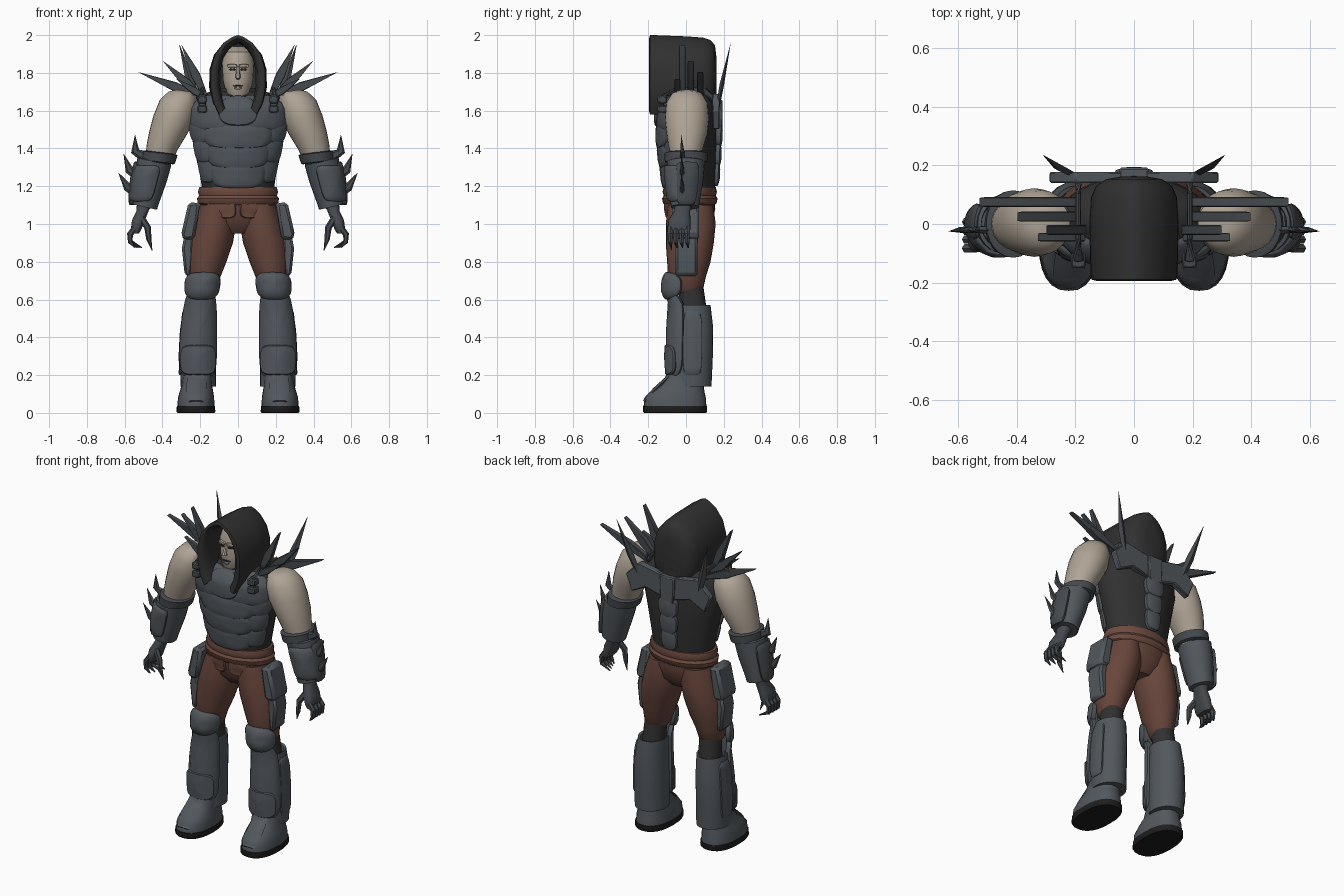
import bpy, bmesh, math
from mathutils import Vector

if "Cube" in bpy.data.objects:
    bpy.data.objects.remove(bpy.data.objects["Cube"])


def material(name, *rgb):
    m = bpy.data.materials.new(name)
    m.use_nodes = True
    m.diffuse_color = (*rgb, 1)
    m.node_tree.nodes["Principled BSDF"].inputs["Base Color"].default_value = (*rgb, 1)
    return m


SKIN = material("skin", .43, .37, .3)
ARMOR = material("grey armor", .085, .097, .11)
METAL = material("dark metal", .06, .068, .076)
BLACK = material("black cloth", .03, .03, .03)
SOLE = material("sole rubber", .013, .013, .013)
BROWN = material("brown trousers", .135, .06, .043)
SASH = material("brown sash", .155, .07, .05)


def finish(name, verts, faces, mat, mirror=False, bevel=0, angle=40):
    """Make the mesh object, with optional bevel and mirror across x."""
    bm = bmesh.new()
    vs = [bm.verts.new(v) for v in verts]
    for f in faces:
        bm.faces.new([vs[i] for i in f])
    bmesh.ops.remove_doubles(bm, verts=bm.verts, dist=.0001)
    bmesh.ops.recalc_face_normals(bm, faces=bm.faces)
    me = bpy.data.meshes.new(name)
    bm.to_mesh(me)
    bm.free()
    me.materials.append(mat)
    for p in me.polygons:
        p.use_smooth = angle > 0
    if angle:
        me.set_sharp_from_angle(angle=math.radians(angle))
    ob = bpy.data.objects.new(name, me)
    bpy.context.scene.collection.objects.link(ob)
    if bevel:
        ob.modifiers.new("bevel", 'BEVEL').width = bevel
    if mirror:
        ob.modifiers.new("mirror", 'MIRROR')
    return ob


def skin_rings(rings, caps=True, closed=True):
    """Bridge equal rings of points into verts and faces."""
    n = len(rings[0])
    faces = [(k*n+i, k*n+(i+1) % n, (k+1)*n+(i+1) % n, (k+1)*n+i)
             for k in range(len(rings)-1) for i in range(n if closed else n-1)]
    if caps:
        faces += [tuple(range(n)), tuple(range((len(rings)-1)*n, len(rings)*n))]
    return [p for r in rings for p in r], faces


def power(t, e):
    return math.copysign(abs(t)**e, t)


def loft(name, rings, mat, mirror=False, n=24, tilt=0, square=2):
    """Stack of (z, cx, cy, rx, ry) ellipses; tilt raises the outer side."""
    out = []
    for z, cx, cy, rx, ry in rings:
        ring = []
        for i in range(n):
            a = math.tau*i/n
            dx, dy = rx*power(math.sin(a), 2/square), -ry*power(math.cos(a), 2/square)
            ring.append((cx+dx, cy+dy, z+tilt*dx))
        out.append(ring)
    return finish(name, *skin_rings(out), mat, mirror)


def at_height(rings, z):
    rings = sorted(rings)
    for a, b in zip(rings, rings[1:]):
        if z <= b[0]:
            break
    t = max(0, min(1, (z-a[0])/(b[0]-a[0])))
    return [p+(q-p)*t for p, q in zip(a[1:], b[1:])]


def shell(name, base, mid, half, z0, z1, mat, lift=.015, bulge=.012, mirror=False, square=4):
    """Rounded plate hugging a loft: mid and half angles in degrees from front."""
    rings = []
    for r, h in ((1, -.012), (1, lift), (.94, lift+.006), (.75, lift+bulge*.7), (.4, lift+bulge), (.05, lift+bulge)):
        ring = []
        for i in range(28):
            t = math.tau*i/28
            u, v = r*power(math.cos(t), 2/square), r*power(math.sin(t), 2/square)
            z = (z0+z1)/2+v*(z1-z0)/2
            cx, cy, rx, ry = at_height(base, z)
            a = math.radians(mid+u*half)
            ring.append((cx+(rx+h)*math.sin(a), cy-(ry+h)*math.cos(a), z))
        rings.append(ring)
    return finish(name, *skin_rings(rings), mat, mirror)


def tube(name, pts, radii, mat, mirror=True, n=6, flat=1):
    """Tapered tube along points; flat squeezes it across its path."""
    pts = [Vector(p) for p in pts]
    rings = []
    for k, p in enumerate(pts):
        d = (pts[min(k+1, len(pts)-1)]-pts[max(k-1, 0)]).normalized()
        s = d.cross(Vector((0, 1, 0)) if abs(d.y) < .9 else Vector((1, 0, 0))).normalized()
        t = d.cross(s)
        rings.append([p+radii[k]*(s*math.cos(math.tau*i/n)+t*flat*math.sin(math.tau*i/n)) for i in range(n)])
    return finish(name, *skin_rings(rings), mat, mirror, angle=35)


def prism(name, outline, y0, y1, mat, mirror=True, bevel=.006):
    """Outline in x and z, pushed through from y0 to y1."""
    rings = [[(x, y, z) for x, z in outline] for y in (y0, y1)]
    return finish(name, *skin_rings(rings), mat, mirror, bevel, angle=30)


def blade(name, base, tip, y, width, thick):
    b, t = Vector(base), Vector(tip)
    m, side = b.lerp(t, .42), (t-b).orthogonal().normalized()*width/2
    prism(name, [b-side*.5, m-side, t, m+side, b+side*.5], y-thick/2, y+thick/2, METAL, bevel=.003)


# Torso and neck
torso = [(1.12, 0, .02, .18, .125), (1.25, 0, .02, .2, .138), (1.4, 0, .015, .232, .148), (1.52, 0, .015, .258, .15),
         (1.62, 0, .015, .255, .145), (1.68, 0, .02, .2, .115), (1.72, 0, .02, .1, .08)]
loft("torso", torso, BLACK, n=32)

# Chest, belly and spine plates, overlapping downwards
for k, (z0, z1) in enumerate(((1.19, 1.33), (1.295, 1.43), (1.4, 1.53))):
    shell(f"belly_plate_{k}", torso, 0, 44, z0, z1, ARMOR, lift=.006+.005*k, square=3)
    shell(f"side_plate_{k}", torso, 55, 20, z0+.03, z1+.02, ARMOR, lift=.003+.004*k, mirror=True, square=3)
    shell(f"spine_plate_{k}", torso, 180, 14, z0+.01, z1, ARMOR, lift=.01+.004*k, square=3)
shell("chest_plate", torso, 33, 38, 1.49, 1.685, ARMOR, lift=.014, bulge=.016, mirror=True, square=3)
shell("collar_plate", torso, 0, 22, 1.52, 1.68, ARMOR, lift=.026, square=2.5)
prism("shoulder_blade_plate", [(.04, 1.66), (.2, 1.69), (.29, 1.6), (.25, 1.5), (.15, 1.55), (.04, 1.52)], .14, .178, ARMOR)
prism("upper_spine_plate", [(-.045, 1.5), (.045, 1.5), (.05, 1.66), (-.05, 1.66)], .145, .192, ARMOR, mirror=False)

# Shoulder straps, clips and spikes
tube("shoulder_strap", [(.19, -.13, 1.6), (.19, -.12, 1.68), (.19, -.05, 1.705), (.19, .1, 1.705), (.19, .17, 1.64)],
     [.02]*5, METAL, n=8, flat=.5)
for z in (1.605, 1.655):
    prism("strap_clip", [(.165, z-.016), (.215, z-.016), (.215, z+.022), (.165, z+.022)], -.15, -.1, METAL)
blade("long_shoulder_spike", (.19, 1.67), (.53, 1.805), .075, .05, .034)
blade("middle_shoulder_spike", (.18, 1.66), (.4, 1.865), .025, .05, .034)
blade("upper_shoulder_spike", (.17, 1.67), (.3, 1.95), -.02, .05, .034)
blade("small_shoulder_spike", (.16, 1.66), (.33, 1.77), -.045, .04, .03)
tube("back_spike", [(.2, .165, 1.6), (.25, .19, 1.74), (.31, .235, 1.95)], [.018, .024, .001], METAL, n=4, flat=.5)

# Head and face
head = [(1.6, 0, .0, .06, .06), (1.66, 0, -.03, .045, .06), (1.69, 0, -.035, .065, .075), (1.76, 0, -.03, .08, .085),
        (1.85, 0, -.025, .085, .09), (1.91, 0, -.02, .07, .075), (1.94, 0, -.01, .03, .03)]
loft("head", head, SKIN)
tube("nose", [(0, -.11, 1.835), (0, -.135, 1.775), (0, -.1, 1.765)], [.007, .014, .009], SKIN, mirror=False)
shell("brow", head, 20, 17, 1.828, 1.846, SKIN, lift=.006, bulge=.004, mirror=True)
shell("eye", head, 20, 11, 1.812, 1.824, BLACK, lift=.001, bulge=.001, mirror=True, square=2)
shell("mouth", head, 0, 20, 1.728, 1.735, BLACK, lift=.002, bulge=.001, square=2)
shell("lower_lip", head, 0, 15, 1.712, 1.726, SKIN, lift=.003, bulge=.004, square=2)

# Hood: an arch swept from its lining, round the rim and to the back
arch = [(.1, 1.58), (.13, 1.64), (.147, 1.72), (.145, 1.82), (.122, 1.9), (.075, 1.96), (.03, 1.99), (0, 2)]
arch += [(-x, z) for x, z in reversed(arch[:-1])]
stations = [(.06, .66, .84), (-.1, .64, .8), (-.175, .7, .84), (-.195, .85, .93), (-.19, .98, 1), (-.17, 1.01, 1),
            (0, 1.04, .97), (.09, 1, .94), (.13, .88, .88), (.153, .65, .76), (.162, .3, .45)]
hood = [[(x*sx, y, 1.78+(z-1.78)*sz) for x, z in arch] for y, sx, sz in stations]
verts, faces = skin_rings(hood, caps=False, closed=False)
faces.append(tuple(range(len(verts)-len(arch), len(verts))))
finish("hood", verts, faces, BLACK, angle=60)
loft("hood_collar", [(1.58, 0, .05, .12, .11), (1.64, 0, .04, .155, .125), (1.72, 0, .04, .148, .12)], BLACK)

# Trousers, sash and pockets
pelvis = [(.95, 0, .025, .09, .07), (1, 0, .025, .17, .115), (1.08, 0, .025, .205, .13), (1.19, 0, .02, .195, .13)]
loft("trouser_seat", pelvis, BROWN)
loft("trouser_leg", [(1.1, .11, .025, .09, .12), (1, .122, .025, .112, .132), (.9, .145, .02, .118, .127),
                     (.8, .165, .015, .104, .115), (.72, .178, .005, .085, .1), (.66, .184, .01, .07, .082),
                     (.63, .185, .01, .05, .055)], BROWN, True)
loft("sash", [(1.1, 0, .02, .2, .13), (1.11, 0, .02, .213, .142), (1.135, 0, .02, .217, .147), (1.15, 0, .02, .206, .138),
              (1.17, 0, .02, .212, .144), (1.195, 0, .02, .205, .138), (1.2, 0, .02, .18, .12)], SASH)
shell("pocket_flap", pelvis, 27, 24, 1.03, 1.13, SASH, lift=.006, bulge=.004, mirror=True)

# Hip plates
prism("upper_hip_plate", [(.2, 1.11), (.262, 1.115), (.302, .94), (.285, .915), (.23, .92)], -.075, .07, ARMOR, bevel=.015)
prism("lower_hip_plate", [(.235, .93), (.285, .935), (.297, .87), (.282, .73), (.25, .72)], -.055, .06, ARMOR, bevel=.012)

# Lower legs
loft("under_leg", [(.3, .2, .03, .07, .08), (.5, .195, .035, .068, .078), (.58, .19, .035, .065, .07),
                   (.72, .185, .02, .06, .065)], BLACK, True)
shin = [(.14, .21, .03, .094, .105), (.3, .212, .03, .096, .112), (.45, .208, .032, .092, .112), (.57, .2, .03, .082, .1)]
loft("calf_guard", shin+[(.565, .2, .03, .07, .086), (.5, .2, .03, .066, .08)], ARMOR, True)
shell("shin_plate", shin+[(.66, .195, .0, .08, .1)], 0, 66, .19, .64, ARMOR, lift=.012, bulge=.014, mirror=True, square=5)
shell("calf_side_plate", shin, 92, 26, .2, .54, ARMOR, lift=.003, bulge=.004, mirror=True, square=6)
shell("shin_lower_plate", shin, 0, 50, .2, .36, ARMOR, lift=.026, bulge=.008, mirror=True)
shell("knee_plate", [(.58, .195, 0, .075, .09), (.66, .19, 0, .08, .1), (.76, .182, .01, .085, .1)], 0, 75, .6, .745,
      ARMOR, lift=.014, bulge=.02, mirror=True, square=2.6)

# Boots
loft("sole", [(0, .223, -.058, .098, .165), (.008, .223, -.058, .103, .17), (.036, .223, -.058, .101, .17)], SOLE, True, square=2.4)
loft("boot", [(.036, .223, -.058, .098, .166), (.08, .222, -.058, .096, .163), (.115, .22, -.045, .088, .142),
              (.15, .217, -.02, .08, .115), (.2, .212, .0, .08, .105), (.24, .21, .01, .08, .1)], ARMOR, True, square=2.3)
tube("instep_plate", [(.222, -.22, .06), (.222, -.165, .12), (.217, -.09, .19)], [.04, .055, .05], ARMOR, n=8, flat=.25)

# Arms
loft("arm", [(1.705, .285, .005, .04, .045), (1.69, .293, .005, .075, .08), (1.64, .315, .005, .1, .11),
             (1.56, .34, .005, .107, .117), (1.48, .372, .005, .097, .108), (1.41, .4, .0, .083, .092),
             (1.34, .42, 0, .07, .076), (1.2, .46, 0, .06, .06)], SKIN, True, tilt=.15)
guard = [(1.09, .495, -.005, .066, .074), (1.12, .49, -.005, .07, .078), (1.24, .463, 0, .085, .093), (1.33, .443, 0, .09, .1)]
loft("forearm_guard", guard+[(1.335, .443, 0, .078, .086), (1.29, .45, 0, .07, .075)], ARMOR, True, tilt=.22)
shell("forearm_plate", guard, 30, 55, 1.12, 1.31, ARMOR, lift=.01, mirror=True, square=6)
shell("outer_forearm_plate", guard, 95, 35, 1.1, 1.33, METAL, lift=.012, mirror=True, square=5)
loft("elbow_band", [(1.325, .422, 0, .08, .1), (1.33, .422, 0, .088, .112), (1.375, .412, 0, .092, .115),
                    (1.38, .412, 0, .08, .1)], METAL, True, tilt=.12)
for k, (x, z, tx, tz) in enumerate(((.5, 1.36, .545, 1.47), (.53, 1.26, .605, 1.37), (.54, 1.17, .632, 1.27))):
    tube(f"forearm_spike_{k}", [(x, -.02, z), (x+.045, -.02, z+.025), (tx, -.025, tz)], [.03, .023, .001], METAL, n=6, flat=.5)

# Hands with clawed fingers
loft("hand", [(1.12, .49, -.01, .045, .05), (1.07, .505, -.02, .032, .042), (1.02, .527, -.035, .034, .058),
              (.97, .54, -.037, .028, .06), (.95, .543, -.037, .018, .054)], METAL, True, square=2.6)
for k in range(4):
    y = -.083+.03*k
    tube(f"finger_{k}", [(.545, y, .98), (.572, y, .945), (.57, y, .905), (.545-.012*k, y+.005, .875)],
         [.017, .016, .013, .003], METAL)
tube("thumb", [(.51, -.07, 1.03), (.478, -.085, .98), (.472, -.085, .92), (.455, -.075, .86)], [.018, .018, .014, .002], METAL)
